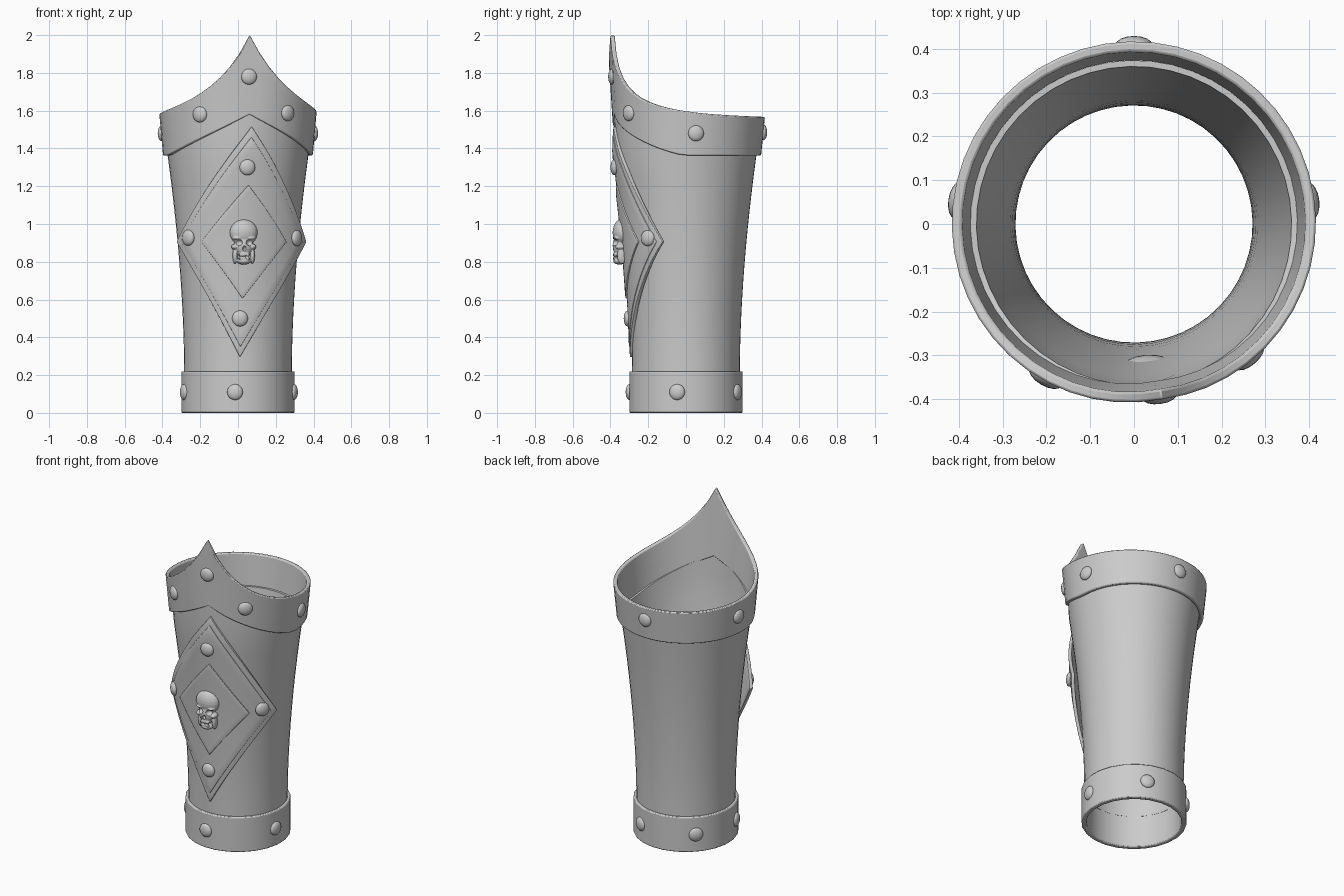
import bpy, bmesh
from math import radians, degrees, sin, cos, exp
from mathutils import Matrix, Vector

if "Cube" in bpy.data.objects:
    bpy.data.objects.remove(bpy.data.objects["Cube"])

PEAK = 9.0  # bearing of the pointed top, measured from -y toward +x


def polar(b, r, z):
    b = radians(b)
    return Vector((r * sin(b), -r * cos(b), z))


def finish(name, bm, bevel=0.0, solid=0.0, angle=35):
    bmesh.ops.recalc_face_normals(bm, faces=bm.faces) if not solid else None
    me = bpy.data.meshes.new(name)
    bm.to_mesh(me)
    bm.free()
    ob = bpy.data.objects.new(name, me)
    bpy.context.collection.objects.link(ob)
    for o in bpy.context.selected_objects:
        o.select_set(False)
    bpy.context.view_layer.objects.active = ob
    ob.select_set(True)
    if solid:
        m = ob.modifiers.new("thickness", 'SOLIDIFY')
        m.thickness, m.offset = solid, -1
    if bevel:
        m = ob.modifiers.new("bevel", 'BEVEL')
        m.width, m.segments, m.limit_method = bevel, 2, 'ANGLE'
        m.angle_limit = radians(50)
    bpy.ops.object.shade_smooth_by_angle(angle=radians(angle))
    return ob


def body_r(z):
    if z > 1.37:
        return 0.374 + 0.04 * (z - 1.37)
    return 0.285 + 0.089 * (max(z - 0.22, 0) / 1.15) ** 1.8


def top_edge(d):
    return 1.565 + 0.435 * exp(-d / 31)


def seam(d):
    return 1.363 + 0.217 * max(0, 1 - d / 80) ** 1.3


def cuff_r(d, t):
    return 0.398 - 0.012 * exp(-d / 40) + 0.02 * t


# Hollow ring with variable upper and lower edges
def shell(name, lo, hi, radius, thick, n, rows, bevel):
    bm = bmesh.new()
    cols = []
    for i in range(n):
        a = 360 * i / n
        d = min(a, 360 - a)
        outer, inner = [], []
        for k in range(rows + 1):
            t = k / rows
            z = lo(d) + (hi(d) - lo(d)) * t
            r = radius(d, t, z)
            outer.append(bm.verts.new(polar(a + PEAK, r, z)))
            inner.append(bm.verts.new(polar(a + PEAK, r - thick, z)))
        cols.append(outer + inner[::-1])
    m = len(cols[0])
    for i in range(n):
        p, q = cols[i], cols[(i + 1) % n]
        for k in range(m):
            bm.faces.new((p[k], q[k], q[(k + 1) % m], p[(k + 1) % m]))
    return finish(name, bm, bevel)


shell("sleeve", lambda d: 0.2, lambda d: seam(d) + 0.012,
      lambda d, t, z: body_r(z), 0.014, 48, 12, 0)
shell("upper_cuff", seam, top_edge, lambda d, t, z: cuff_r(d, t), 0.024, 48, 4, 0.006)
shell("lower_cuff", lambda d: 0.0, lambda d: 0.22,
      lambda d, t, z: 0.302, 0.029, 24, 1, 0.006)


# Diamond plates wrapped around the front, lifting off at the side corners
def plate_center(z):
    return 7.2 * (z - 0.29) + 2


def plate_r(d, z):
    return body_r(z) + 0.012 + 0.052 * (d / 64.5) ** 2


def diamond(name, half_angle, half_height, lift, thick):
    bm = bmesh.new()
    bmesh.ops.create_grid(bm, x_segments=16, y_segments=16, size=1)
    big = max(v.co.x for v in bm.verts)
    for v in bm.verts:
        s, t = v.co.x / big, v.co.y / big
        d = half_angle * (s + t) / 2
        z = 0.905 + half_height * (t - s) / 2
        v.co = polar(plate_center(z) + d, plate_r(d, z) + lift, z)
    return finish(name, bm, 0.003, thick)


diamond("diamond_plate", 64.5, 0.61, 0.0, 0.02)
diamond("diamond_field", 59, 0.555, 0.004, 0.012)
diamond("diamond_panel", 39, 0.30, 0.012, 0.014)


# Domed rivets
def rivet(name, b, r, z):
    bm = bmesh.new()
    bmesh.ops.create_uvsphere(bm, u_segments=16, v_segments=10, radius=1)
    bm.transform(Matrix.Translation(polar(b, r, z)) @ Matrix.Rotation(radians(b), 4, 'Z')
                 @ Matrix.Diagonal((0.042, 0.02, 0.042, 1)))
    finish(name, bm, angle=60)


for b, z in ((8.5, 1.78), (41, 1.587), (97.5, 1.48), (180, 1.485), (-97.5, 1.48), (-30, 1.58)):
    d = abs((b - PEAK + 180) % 360 - 180)
    t = (z - seam(d)) / (top_edge(d) - seam(d))
    rivet("upper_rivet", b, cuff_r(d, t), z)
for b in (-3, 81, 155, 226, 288):
    rivet("lower_rivet", b, 0.3, 0.11)
for b, z in ((7.5, 1.3), (2, 0.5), (-45, 0.927), (57, 0.925)):
    rivet("plate_rivet", b, plate_r(b - plate_center(z), z) + 0.006, z)


# Skull ornament: fused ellipsoids with carved sockets
def blobs(name, items):
    bm = bmesh.new()
    place = Matrix.Translation(polar(5, 0.345, 0.905)) @ Matrix.Rotation(radians(5), 4, 'Z')
    for x, y, z, rx, ry, rz in items:
        for sx in ((x, -x) if x else (0,)):
            bmesh.ops.create_uvsphere(
                bm, u_segments=20, v_segments=12, radius=1,
                matrix=place @ Matrix.Translation((sx, y, z)) @ Matrix.Diagonal((rx, ry, rz, 1)))
    return finish(name, bm)


bone = [(0, 0, 0.05, 0.074, 0.045, 0.07),          # cranium
        (0, -0.005, -0.02, 0.05, 0.04, 0.06),      # face
        (0.032, -0.018, 0.021, 0.03, 0.024, 0.011),  # brow
        (0.046, -0.005, -0.026, 0.02, 0.03, 0.016),  # cheekbone
        (0, -0.012, -0.06, 0.033, 0.028, 0.022),   # upper jaw
        (0, -0.008, -0.1, 0.038, 0.034, 0.02),     # chin
        (0.046, 0, -0.072, 0.013, 0.025, 0.044)]   # jaw side
bone += [(x, -0.034, z, 0.0055, 0.008, 0.009)      # teeth
         for x in (0, 0.011, 0.022) for z in (-0.068, -0.088)]
skull = blobs("skull", bone)
cutter = blobs("skull_cutter", [(0.03, -0.045, -0.003, 0.021, 0.03, 0.018),
                                (0, -0.05, -0.035, 0.01, 0.024, 0.015),
                                (0.034, -0.036, -0.066, 0.007, 0.02, 0.02)])
bpy.context.view_layer.objects.active = skull
m = skull.modifiers.new("fuse", 'REMESH')
m.mode, m.voxel_size, m.use_smooth_shade = 'VOXEL', 0.003, True
m = skull.modifiers.new("sockets", 'BOOLEAN')
m.operation, m.solver, m.object = 'DIFFERENCE', 'EXACT', cutter
for mod in ("fuse", "sockets"):
    # the shading modifier sits first, so apply in order
    bpy.ops.object.modifier_apply(modifier=mod)
bpy.data.objects.remove(cutter)
